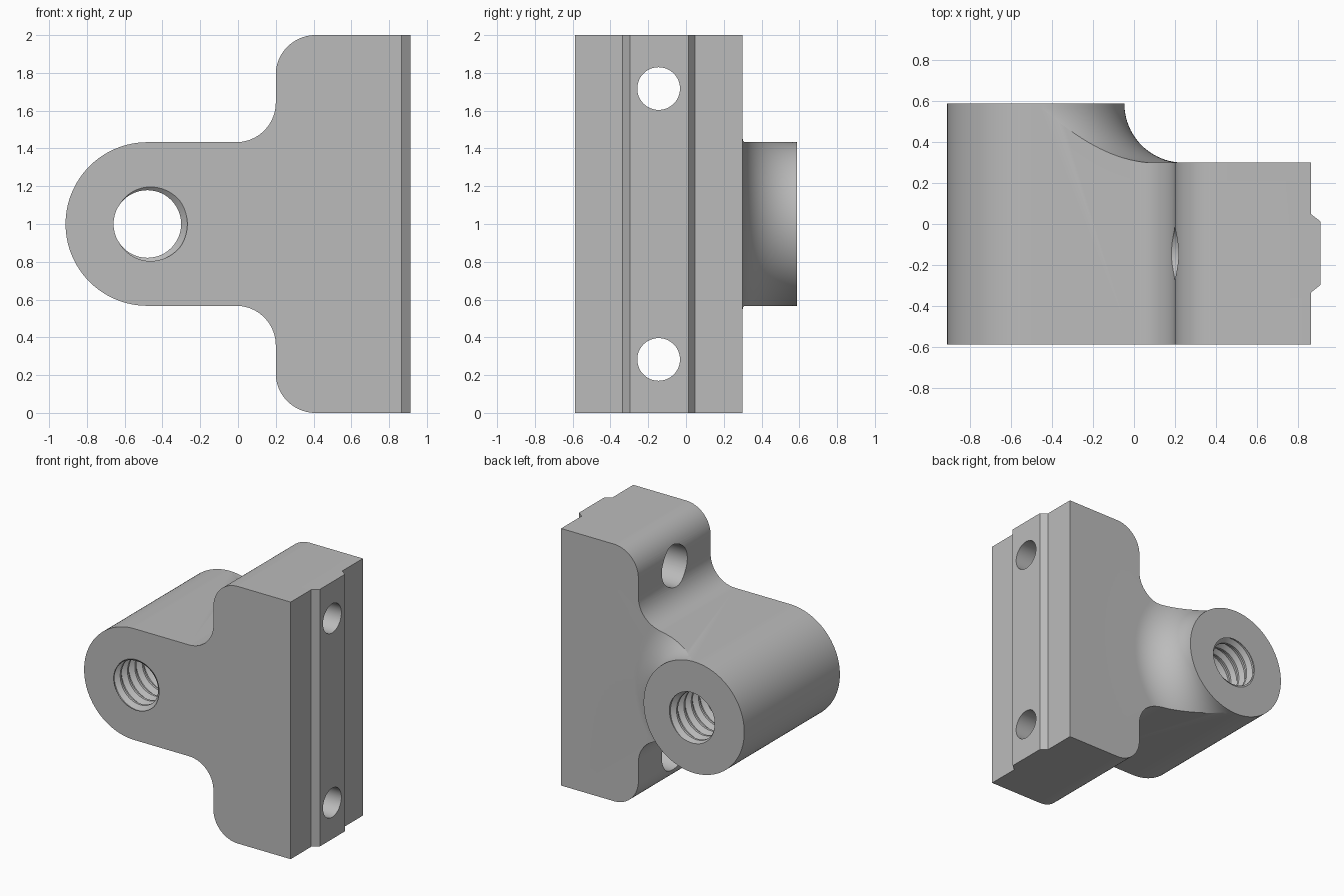
import bpy, bmesh
from math import sin, cos, pi, radians
from mathutils import Vector, Matrix

default = bpy.data.objects.get("Cube")
if default:
    bpy.data.objects.remove(default)

grey = bpy.data.materials.new("plain grey")
grey.use_nodes = True
grey.diffuse_color = (0.5, 0.5, 0.5, 1)
grey.node_tree.nodes["Principled BSDF"].inputs["Base Color"].default_value = (0.5, 0.5, 0.5, 1)

BACK, STEP = 0.588, 0.30            # half depth, rear face of the mounting block
BX, BZ, BR = -0.48, 1.0, 0.433      # boss centre and radius
FACE, RAIL = 0.865, 0.912           # mounting face and raised rail


def arc(cx, cy, r, a0, a1, n=20):
    angles = [radians(a0 + (a1 - a0) * i / n) for i in range(n + 1)]
    return [(cx + r * cos(a), cy + r * sin(a)) for a in angles]


def finish(name, bm):
    bmesh.ops.recalc_face_normals(bm, faces=bm.faces)
    mesh = bpy.data.meshes.new(name)
    bm.to_mesh(mesh)
    bm.free()
    mesh.materials.append(grey)
    ob = bpy.data.objects.new(name, mesh)
    bpy.context.collection.objects.link(ob)
    return ob


def prism(name, points, direction):
    bm = bmesh.new()
    face = bm.faces.new([bm.verts.new(p) for p in points])
    new = bmesh.ops.extrude_face_region(bm, geom=[face])["geom"]
    verts = [v for v in new if isinstance(v, bmesh.types.BMVert)]
    bmesh.ops.translate(bm, verts=verts, vec=Vector(direction))
    return finish(name, bm)


def combine(target, other, operation):
    mod = target.modifiers.new("combine", "BOOLEAN")
    mod.operation, mod.solver, mod.object = operation, "EXACT", other
    graph = bpy.context.evaluated_depsgraph_get()
    result = bpy.data.meshes.new_from_object(target.evaluated_get(graph))
    target.modifiers.clear()
    target.data = result
    bpy.data.objects.remove(other)


# T-shaped body: upper outline, mirrored for the lower half
upper = [(FACE, 2.0)]
upper += arc(0.41, 1.79, 0.21, 90, 180)
upper += arc(-0.01, BZ + BR + 0.21, 0.21, 0, -90)
upper += arc(BX, BZ, BR, 90, 180, 32)
lower = [(x, 2 - z) for x, z in reversed(upper[:-1])]
body = prism("bracket_body", [(x, -BACK, z) for x, z in upper + lower], (0, 2 * BACK, 0))

# Raised rail with sloped sides along the mounting face
rail = [(0.8, -0.335), (FACE, -0.335), (RAIL, -0.297), (RAIL, 0.012), (FACE, 0.048), (0.8, 0.048)]
combine(body, prism("rail", [(x, y, 0) for x, y in rail], (0, 0, 2)), "UNION")


# Rear recess sweeping around the boss with a hollow fillet
def recess_cutter():
    fillet = BACK - STEP
    profile = arc(BR + fillet, BACK, fillet, 180, 270) + [(2.2, STEP), (2.2, 0.8), (BR, 0.8)]
    bm = bmesh.new()
    n = 64
    rings = []
    for i in range(n + 1):
        a = radians(-88 + 176 * i / n)
        rings.append([bm.verts.new((BX + r * cos(a), y, BZ + r * sin(a))) for r, y in profile])
    for a, b in zip(rings, rings[1:]):
        for j in range(len(profile)):
            k = (j + 1) % len(profile)
            bm.faces.new((a[j], a[k], b[k], b[j]))
    bm.faces.new(rings[0])
    bm.faces.new(rings[-1])
    return finish("recess_cutter", bm)


combine(body, recess_cutter(), "DIFFERENCE")


# Threaded bore: helical grooves aligned with the mesh rows
def thread_cutter():
    pitch, n, limit = 0.09, 48, BACK + 0.03
    tooth = [(-0.10, 0.212), (0.10, 0.212), (0.40, 0.179), (0.60, 0.179)]
    rows = [(k + t, r) for k in range(-3, 18) for t, r in tooth]
    bm = bmesh.new()
    columns = []
    for i in range(n + 1):
        a = 2 * pi * i / n
        columns.append([bm.verts.new((BX + r * cos(a), -BACK + pitch * (t - i / n), BZ + r * sin(a)))
                        for t, r in rows])
    for a, b in zip(columns, columns[1:]):
        for j in range(len(rows) - 1):
            bm.faces.new((a[j], a[j + 1], b[j + 1], b[j]))
    bmesh.ops.remove_doubles(bm, verts=bm.verts, dist=1e-4)
    for side in (-1, 1):
        bmesh.ops.bisect_plane(bm, geom=bm.verts[:] + bm.edges[:] + bm.faces[:],
                               plane_co=(0, side * limit, 0), plane_no=(0, side, 0), clear_outer=True)
    bmesh.ops.holes_fill(bm, edges=[e for e in bm.edges if e.is_boundary], sides=0)
    return finish("thread_cutter", bm)


combine(body, thread_cutter(), "DIFFERENCE")


# Two screw holes, each with a wider counterbore from the boss side
def drill(radius, x0, x1, z):
    ring = [(x0, y, z + h) for y, h in arc(-0.145, 0, radius, 0, 360, 48)[:-1]]
    combine(body, prism("drill", ring, (x1 - x0, 0, 0)), "DIFFERENCE")


for z in (0.283, 1.717):
    drill(0.113, 0.0, 1.2, z)
    drill(0.157, 0.02, 0.55, z)

bpy.ops.object.select_all(action="DESELECT")
body.select_set(True)
bpy.context.view_layer.objects.active = body
bpy.ops.object.shade_smooth_by_angle(angle=radians(25))
